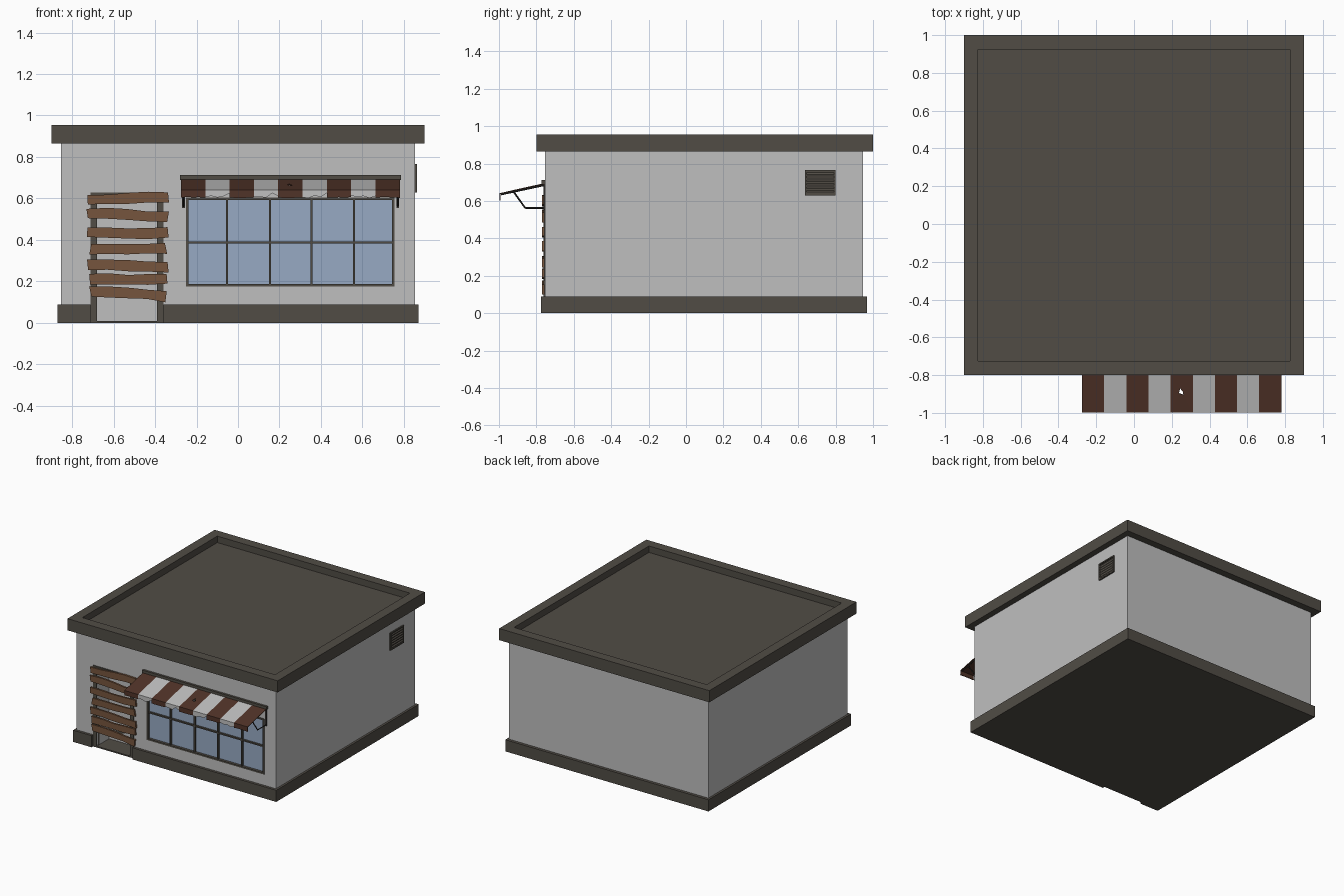
import bpy, bmesh, random
from mathutils import Vector

if "Cube" in bpy.data.objects:
    bpy.data.objects.remove(bpy.data.objects["Cube"])
random.seed(4)

def mat(name, r, g, b):
    m = bpy.data.materials.new(name)
    m.diffuse_color = (r, g, b, 1)
    m.use_nodes = True
    m.node_tree.nodes["Principled BSDF"].inputs["Base Color"].default_value = m.diffuse_color
    return m

GREY = mat("light grey plaster", .52, .52, .52)
DARK = mat("dark stone", .082, .073, .06)
BROWN = mat("brown cloth", .08, .033, .021)
WOOD = mat("plank wood", .18, .09, .047)
GLASS = mat("blue glass", .31, .40, .55)
IRON = mat("black iron", .03, .027, .024)

def finish(name, bm, *mats):
    bmesh.ops.recalc_face_normals(bm, faces=bm.faces)
    me = bpy.data.meshes.new(name)
    bm.to_mesh(me)
    bm.free()
    for m in mats:
        me.materials.append(m)
    ob = bpy.data.objects.new(name, me)
    bpy.context.collection.objects.link(ob)
    return ob

def add_box(bm, x0, x1, y0, y1, z0, z1):
    vs = bmesh.ops.create_cube(bm, size=1)["verts"]
    for v in vs:
        v.co = Vector((x1 if v.co.x > 0 else x0, y1 if v.co.y > 0 else y0, z1 if v.co.z > 0 else z0))
    return vs

def boxes(name, m, *bs):
    bm = bmesh.new()
    for b in bs:
        add_box(bm, *b)
    return finish(name, bm, m)

def cut(ob, *bounds):
    # carve a box out of a solid, then discard the cutter
    c = boxes("cutter", ob.data.materials[0], bounds)
    c.hide_render = True
    mod = ob.modifiers.new("cut", "BOOLEAN")
    mod.operation, mod.solver, mod.object = "DIFFERENCE", "EXACT", c
    dg = bpy.context.evaluated_depsgraph_get()
    me = bpy.data.meshes.new_from_object(ob.evaluated_get(dg))
    ob.modifiers.clear()
    ob.data = me
    bpy.data.objects.remove(c)

# walls with a doorway recess and a window recess
walls = boxes("walls", GREY, (-.853, .853, -.755, .945, .005, .875))
cut(walls, -.68, -.39, -.9, -.605, -.1, .61)
cut(walls, -.25, .755, -.9, -.73, .175, .605)

# plinth with a gap for the door
base = boxes("base", DARK, (-.87, .87, -.775, .968, 0, .09))
cut(base, -.71, -.36, -.9, -.605, -.1, .3)
boxes("door_floor", DARK, (-.71, -.36, -.757, -.6, 0, .01))

# flat roof with a low parapet
roof = boxes("roof", DARK, (-.9, .9, -.8, 1.0, .865, .955))
cut(roof, -.825, .825, -.725, .925, .905, 1.2)

# door frame
boxes("door_frame", DARK, (-.71, -.68, -.762, -.72, .005, .63),
      (-.39, -.36, -.762, -.72, .005, .63), (-.68, -.39, -.762, -.72, .61, .63))

# window: pane, outer frame and glazing bars
boxes("window_glass", GLASS, (-.25, .755, -.74, -.73, .175, .605))
fy0, fy1 = -.76, -.735
boxes("window_frame", DARK, (-.25, -.238, fy0, fy1, .175, .605), (.743, .755, fy0, fy1, .175, .605),
      (-.238, .743, fy0, fy1, .175, .187), (-.238, .743, fy0, fy1, .593, .605))
bars = [(x - .005, x + .005, -.756, fy1, .187, .593) for x in (-.053, .154, .354, .559)]
boxes("window_bars", DARK, *bars, (-.238, .743, -.755, fy1, .383, .393))

# rough planks nailed over the doorway
planks = [(-.725, -.335, .596, .607), (-.727, -.337, .53, .511), (-.727, -.337, .434, .434),
          (-.712, -.347, .352, .361), (-.725, -.337, .284, .271), (-.715, -.342, .212, .212),
          (-.712, -.347, .154, .128)]
for n, (xa, xb, za, zb) in enumerate(planks):
    bm = bmesh.new()
    rings = []
    for i in range(5):
        t = i / 4
        z = za + (zb - za) * t + random.uniform(-.004, .004)
        h = .025 + random.uniform(-.003, .002)
        x = xa + (xb - xa) * t
        lean = random.uniform(-.006, .006) if i in (0, 4) else 0
        rings.append([bm.verts.new(p) for p in
                      ((x - lean, -.771, z - h), (x + lean, -.771, z + h),
                       (x + lean, -.757, z + h), (x - lean, -.757, z - h))])
    for a, b in zip(rings, rings[1:]):
        for k in range(4):
            bm.faces.new((a[k], a[(k + 1) % 4], b[(k + 1) % 4], b[k]))
    bm.faces.new(rings[0])
    bm.faces.new(rings[-1])
    finish(f"door_plank_{n + 1}", bm, WOOD)

# striped awning: sloping cloth and torn hanging edge
X0, W = -.275, 1.055 / 9
YB, ZB, YF, ZF = -.76, .692, -.995, .64
bm = bmesh.new()
hole = None
for i in range(9):
    xa, xb = X0 + i * W, X0 + (i + 1) * W
    a, b, c, d = [bm.verts.new(p) for p in ((xa, YB, ZB), (xb, YB, ZB), (xb, YF, ZF), (xa, YF, ZF))]
    top = bm.faces.new((a, b, c, d))
    low = []
    for k in range(5):
        z = .605 + (random.uniform(-.004, .022) if i % 2 else random.uniform(-.002, .002))
        low.append(bm.verts.new((xa + W * k / 4, YF, z)))
    hang = bm.faces.new([c, d] + low)
    top.material_index = hang.material_index = i % 2
    if i == 4:
        hole = top
bmesh.ops.inset_individual(bm, faces=[hole], thickness=.03)
mid = Vector((.25, -.89, ZF + (ZB - ZF) * .45))
for v, (dx, dy) in zip(hole.verts, ((-.006, .02), (.008, .004), (.012, -.014), (-.012, -.006))):
    v.co = mid + Vector((dx, dy, dy * (ZB - ZF) / (YB - YF)))
bmesh.ops.delete(bm, geom=[hole], context="FACES")
bmesh.ops.remove_doubles(bm, verts=bm.verts, dist=.0001)
awning = finish("awning_cloth", bm, BROWN, GREY)
sol = awning.modifiers.new("thickness", "SOLIDIFY")
sol.thickness, sol.offset = .005, 0

# awning rail on the wall
boxes("awning_rail", DARK, (-.28, .785, -.772, -.753, .69, .712))

# bent iron brackets under both ends of the awning
def rod(name, pts, r):
    cu = bpy.data.curves.new(name, "CURVE")
    cu.dimensions = "3D"
    cu.bevel_depth, cu.bevel_resolution, cu.use_fill_caps = r, 0, True
    sp = cu.splines.new("POLY")
    sp.points.add(len(pts) - 1)
    for p, q in zip(sp.points, pts):
        p.co = (*q, 1)
    cu.materials.append(IRON)
    bpy.context.collection.objects.link(bpy.data.objects.new(name, cu))

for side, x in (("left", -.262), ("right", .77)):
    rod(f"awning_bracket_{side}", [(x, -.755, .563), (x, -.86, .563), (x, -.922, .65)], .005)
    rod(f"awning_arm_{side}", [(x, -.757, .685), (x, -.99, .635)], .005)
    boxes(f"bracket_plate_{side}", IRON, (x - .007, x + .007, -.762, -.753, .555, .69))

# wall vent with slanted slats
vy0, vy1, vz0, vz1 = .635, .80, .63, .765
boxes("vent_frame", DARK, (.85, .863, vy0, vy0 + .01, vz0, vz1), (.85, .863, vy1 - .01, vy1, vz0, vz1),
      (.85, .863, vy0, vy1, vz0, vz0 + .01), (.85, .863, vy0, vy1, vz1 - .01, vz1))
boxes("vent_back", DARK, (.848, .855, vy0, vy1, vz0, vz1))
bm = bmesh.new()
for i in range(6):
    z = vz0 + .012 + i * .019
    for v in add_box(bm, .853, .862, vy0 + .008, vy1 - .008, z, z + .005):
        if v.co.x < .857:
            v.co.z += .012
finish("vent_slats", bm, DARK)
